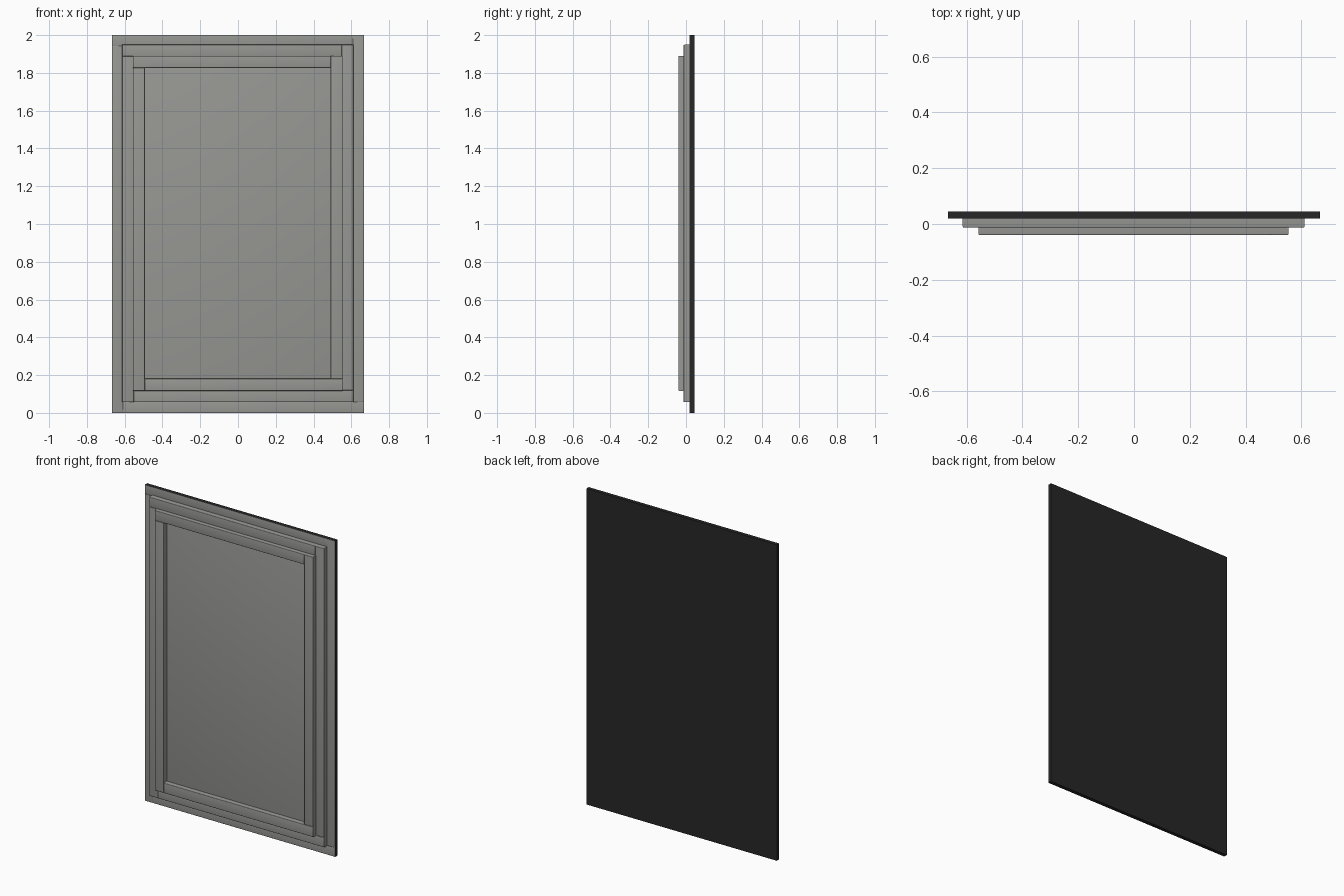
import bpy
import bmesh
import math

cube = bpy.data.objects.get("Cube")
if cube:
    bpy.data.objects.remove(cube, do_unlink=True)


def material(name, colour):
    m = bpy.data.materials.new(name)
    m.use_nodes = True
    m.diffuse_color = colour
    m.node_tree.nodes["Principled BSDF"].inputs["Base Color"].default_value = colour
    return m


GREY = material("warm grey", (0.31, 0.31, 0.295, 1))
BLACK = material("soft black", (0.02, 0.02, 0.02, 1))


def slab(name, x, y, z, soft=0.0, dark="none"):
    """Box between ranges, softly rounded on its front edges."""
    bm = bmesh.new()
    bmesh.ops.create_cube(bm, size=1)
    for v in bm.verts:
        v.co = [r[0] if c < 0 else r[1] for c, r in zip(v.co, (x, y, z))]
    if soft:
        edges = [e for e in bm.edges if all(v.co.y < y[0] + 1e-5 for v in e.verts)]
        bmesh.ops.bevel(bm, geom=edges, offset=soft, segments=3,
                        profile=0.5, affect="EDGES")
    bm.normal_update()
    for f in bm.faces:
        # dark outer rim, painted front
        f.material_index = int(dark == "all" or (dark == "sides" and f.normal.y > -0.3))
    mesh = bpy.data.meshes.new(name)
    bm.to_mesh(mesh)
    bm.free()
    mesh.materials.append(GREY)
    mesh.materials.append(BLACK)
    ob = bpy.data.objects.new(name, mesh)
    bpy.context.collection.objects.link(ob)
    bpy.ops.object.select_all(action="DESELECT")
    ob.select_set(True)
    bpy.context.view_layer.objects.active = ob
    bpy.ops.object.shade_smooth_by_angle(angle=math.radians(35))
    return ob


def frame(name, x, y, z, width, soft, dark="none"):
    """Four strips, each butting against the next around the frame."""
    (x0, x1), (z0, z1), w = x, z, width
    slab(name + "_top_rail", (x0, x1 - w), y, (z1 - w, z1), soft, dark)
    slab(name + "_left_stile", (x1 - w, x1), y, (z0 + w, z1), soft, dark)
    slab(name + "_bottom_rail", (x0 + w, x1), y, (z0, z0 + w), soft, dark)
    slab(name + "_right_stile", (x0, x0 + w), y, (z0, z1 - w), soft, dark)


# Backing board and three stepped frames
slab("backing_board", (-0.667, 0.667), (0.024, 0.044), (0, 2), dark="all")
frame("outer_frame", (-0.667, 0.667), (0.019, 0.026), (0, 2), 0.058, 0.002, "sides")
frame("middle_frame", (-0.614, 0.611), (-0.013, 0.024), (0.057, 1.949), 0.062, 0.004)
frame("inner_frame", (-0.557, 0.554), (-0.04, -0.008), (0.117, 1.89), 0.064, 0.004)

# Recessed centre panel
slab("centre_panel", (-0.5, 0.495), (-0.006, 0.024), (0.175, 1.835), 0.003)
